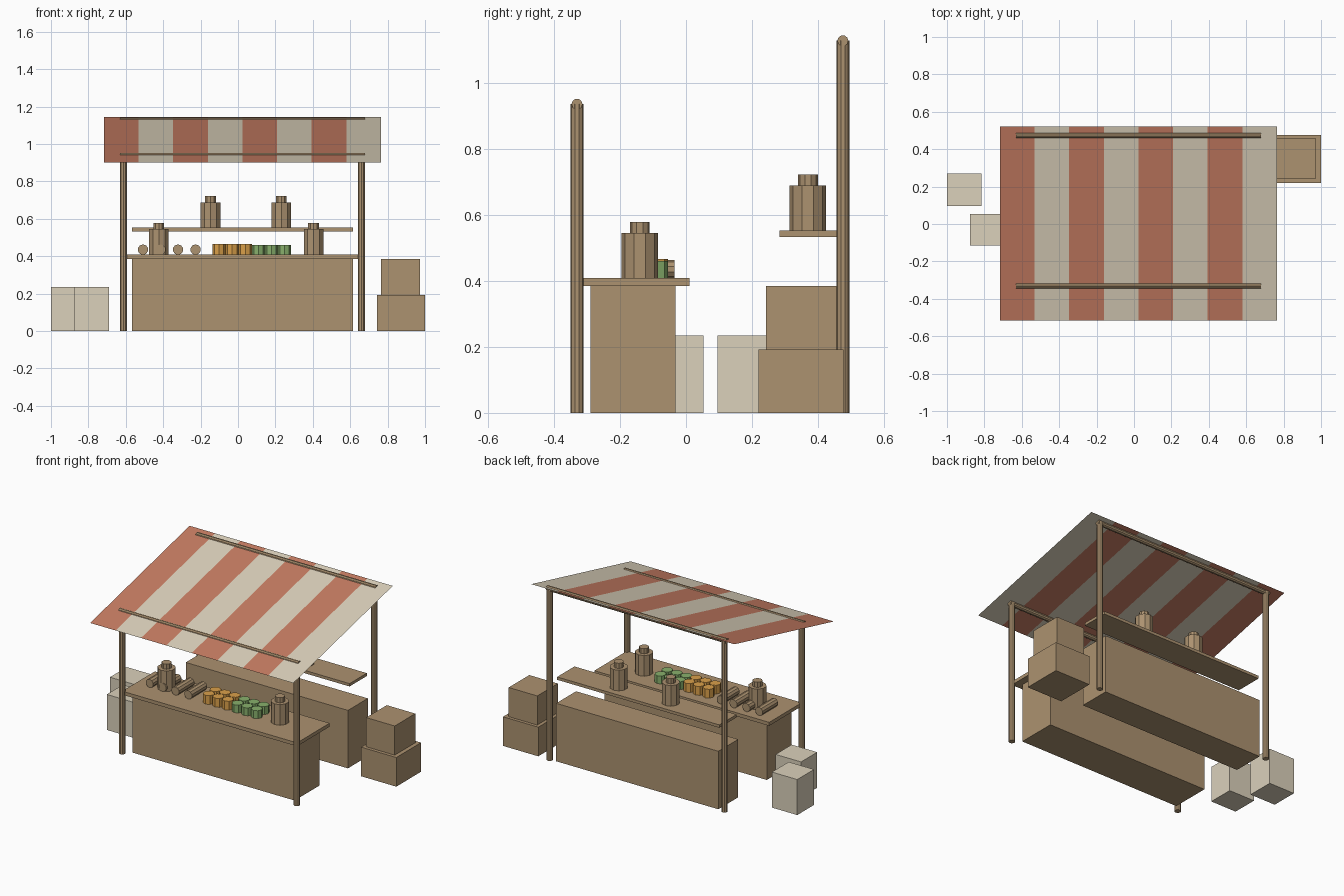
import bpy, bmesh, math

if "Cube" in bpy.data.objects:
    bpy.data.objects.remove(bpy.data.objects["Cube"])


def material(name, r, g, b):
    """Flat colour given as 0-255 display values, stored as linear."""
    def lin(c):
        c /= 255
        return c / 12.92 if c <= 0.04045 else ((c + 0.055) / 1.055) ** 2.4
    m = bpy.data.materials.new(name)
    m.diffuse_color = (lin(r), lin(g), lin(b), 1)
    m.use_nodes = True
    m.node_tree.nodes["Principled BSDF"].inputs["Base Color"].default_value = m.diffuse_color
    return m


WOOD = material("wood", 172, 146, 112)
CREAM = material("cream_cloth", 219, 209, 187)
RED = material("faded_red_cloth", 198, 124, 98)
ORANGE = material("orange_goods", 218, 160, 74)
GREEN = material("green_goods", 136, 176, 108)


def box(name, x, y, z, mat):
    """Box from (min, max) pairs."""
    bpy.ops.mesh.primitive_cube_add(size=1, location=[sum(p) / 2 for p in (x, y, z)])
    ob = bpy.context.object
    ob.name = name
    ob.scale = [p[1] - p[0] for p in (x, y, z)]
    bpy.ops.object.transform_apply(location=False, rotation=False, scale=True)
    ob.data.materials.append(mat)
    return ob


def cylinder(name, center, r, length, mat, sides=10, rot=(0, 0, 0)):
    bpy.ops.mesh.primitive_cylinder_add(vertices=sides, radius=r, depth=length,
                                        location=center, rotation=rot)
    ob = bpy.context.object
    ob.name = name
    ob.data.materials.append(mat)
    return ob


def jar(name, x, y, z):
    """Wide body with a narrow neck."""
    cylinder(name + "_body", (x, y, z + 0.068), 0.055, 0.136, WOOD)
    cylinder(name + "_neck", (x, y, z + 0.153), 0.03, 0.034, WOOD)


# Striped cloth awning: one sloped sheet split into eight strips
X0, X1, STRIPES = -0.717, 0.764, 8
bm = bmesh.new()
columns = []
for i in range(STRIPES + 1):
    x = X0 + (X1 - X0) * i / STRIPES
    columns.append((bm.verts.new((x, -0.515, 0.90)), bm.verts.new((x, 0.52, 1.145))))
for i, (a, b) in enumerate(zip(columns, columns[1:])):
    bm.faces.new((a[0], b[0], b[1], a[1])).material_index = i % 2
mesh = bpy.data.meshes.new("awning")
bm.to_mesh(mesh)
bm.free()
mesh.materials.append(RED)
mesh.materials.append(CREAM)
bpy.context.collection.objects.link(bpy.data.objects.new("awning", mesh))

# Posts and the rails that carry the awning
for side, y, h in (("front", -0.33, 0.935), ("back", 0.475, 1.127)):
    for end, x in (("left", -0.613), ("right", 0.66)):
        cylinder(f"{side}_{end}_post", (x, y, h / 2), 0.02, h, WOOD)
    cylinder(f"{side}_rail", (0.0235, y, h), 0.0165, 1.31, WOOD, rot=(0, math.pi / 2, 0))

# Front counter, back cabinet and hanging shelf
LENGTH = (-0.567, 0.615)
box("counter_base", LENGTH, (-0.289, -0.032), (0, 0.385), WOOD)
box("counter_top", (-0.613, 0.661), (-0.33, 0.01), (0.385, 0.408), WOOD)
box("back_cabinet", LENGTH, (0.266, 0.473), (0, 0.382), WOOD)
box("shelf", LENGTH, (0.283, 0.463), (0.533, 0.552), WOOD)

# Jars on counter and shelf
for i, x in enumerate((-0.423, 0.404)):
    jar(f"counter_jar_{i}", x, -0.14, 0.408)
for i, x in enumerate((-0.147, 0.232)):
    jar(f"shelf_jar_{i}", x, 0.369, 0.552)

# Rolls lying on the counter
for i in range(4):
    cylinder(f"roll_{i}", (-0.508 + 0.0937 * i, -0.115, 0.435), 0.028, 0.16, WOOD,
             rot=(math.pi / 2, 0, 0))

# Two blocks of small pots, three by two each
for name, x0, h, mat in (("orange_pot", -0.101, 0.058, ORANGE),
                         ("green_pot", 0.109, 0.052, GREEN)):
    for col in range(3):
        for row in range(2):
            cylinder(f"{name}_{col}_{row}", (x0 + 0.07 * col, -0.16 + 0.07 * row, 0.408 + h / 2),
                     0.035, h, mat, sides=8)

# Stacked crates on the right, pale sacks on the left
box("lower_crate", (0.743, 1.0), (0.22, 0.477), (0, 0.192), WOOD)
box("upper_crate", (0.765, 0.973), (0.242, 0.456), (0.192, 0.384), WOOD)
box("back_sack", (-1.0, -0.815), (0.095, 0.27), (0, 0.234), CREAM)
box("front_sack", (-0.876, -0.69), (-0.115, 0.053), (0, 0.234), CREAM)
